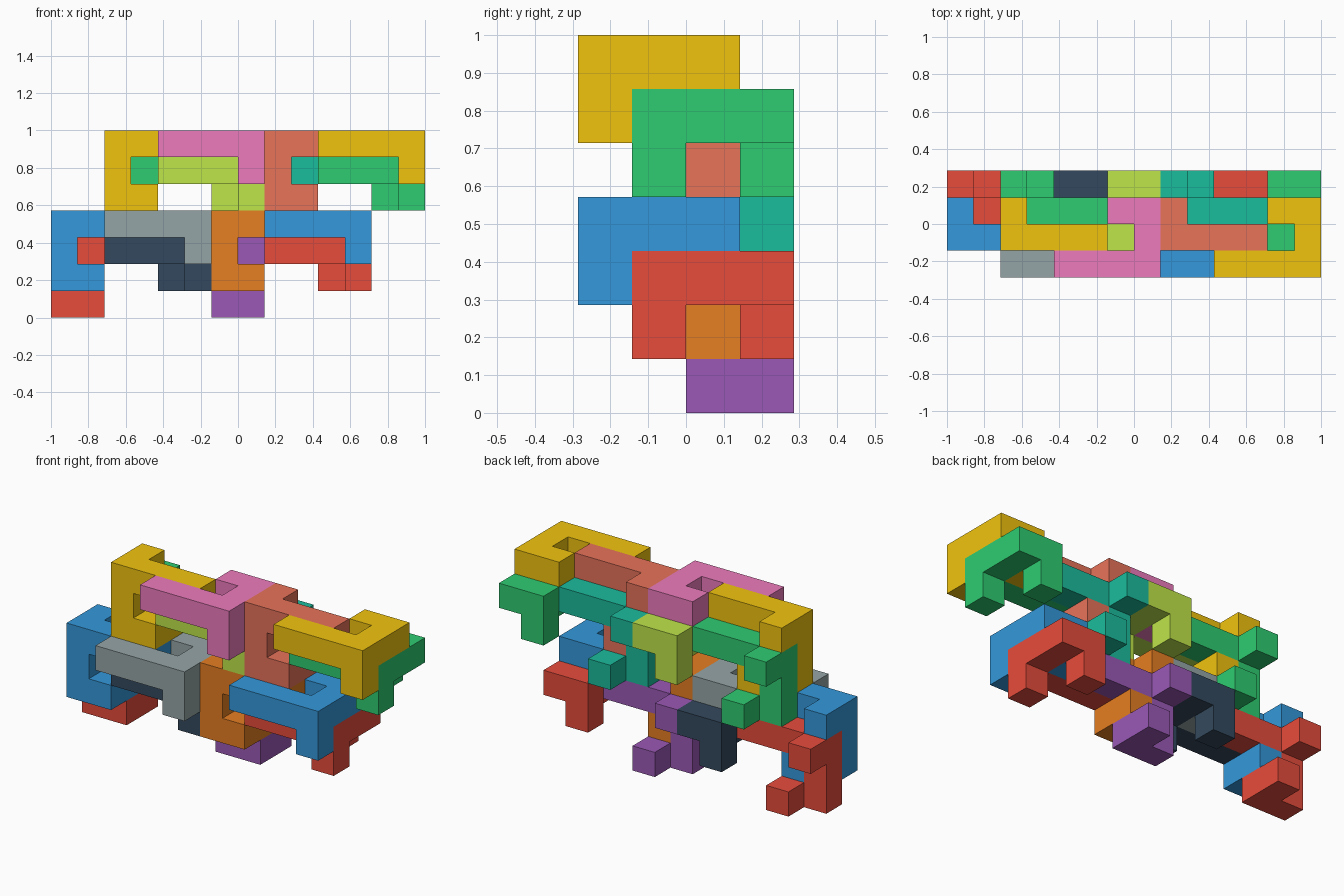
import bpy, bmesh
from mathutils import Vector

if "Cube" in bpy.data.objects:
    bpy.data.objects.remove(bpy.data.objects["Cube"])

U = 1 / 7                         # edge of one cube cell
ORIGIN = Vector((-1, -2 * U, 0))  # corner of cell (0, 0, 0)


def hook_cells(corner, bar, leg, stub):
    """Nine-cell hook: long bar, two-cell leg with a returning tip, side stubs."""
    c, b, l, s = map(Vector, (corner, bar, leg, stub))
    return [c, c + b, c + 2 * b, c + 3 * b,      # bar
            c + l, c + 2 * l, c + 2 * l + b,     # leg and returning tip
            c + 2 * l + b + s, c + s]            # side stubs


def material(name, hexcol):
    mat = bpy.data.materials.get(name)
    if mat is None:
        mat = bpy.data.materials.new(name)
        srgb = [int(hexcol[i:i + 2], 16) / 255 for i in (0, 2, 4)]
        lin = [((v + 0.055) / 1.055) ** 2.4 if v > 0.04 else v / 12.92 for v in srgb]
        mat.diffuse_color = (*lin, 1)
        mat.use_nodes = True
        mat.node_tree.nodes["Principled BSDF"].inputs["Base Color"].default_value = mat.diffuse_color
    return mat


def build_piece(name, cells, mat):
    """Skin the outer faces of the cells, then merge coplanar squares."""
    filled = {tuple(round(v) for v in c) for c in cells}
    bm = bmesh.new()
    for cell in filled:
        mid = Vector(cell) + Vector((0.5, 0.5, 0.5))
        for axis in range(3):
            for sign in (-1, 1):
                n = Vector((0, 0, 0))
                n[axis] = sign
                if tuple(round(a + d) for a, d in zip(cell, n)) in filled:
                    continue
                p = Vector((0, 0, 0))
                p[(axis + 1) % 3] = 1
                q = n.cross(p)
                bm.faces.new([bm.verts.new(ORIGIN + U * (mid + (n + a * p + b * q) / 2))
                              for a, b in ((-1, -1), (1, -1), (1, 1), (-1, 1))])
    bmesh.ops.remove_doubles(bm, verts=bm.verts[:], dist=1e-4)
    bmesh.ops.dissolve_limit(bm, angle_limit=0.01, verts=bm.verts[:], edges=bm.edges[:])
    mesh = bpy.data.meshes.new(name)
    bm.to_mesh(mesh)
    bm.free()
    mesh.materials.append(mat)
    obj = bpy.data.objects.new(name, mesh)
    bpy.context.collection.objects.link(obj)


COLOURS = {
    "yellow": "f1c40f", "pink": "ee7bbd", "salmon": "e8735a", "green": "2ecc71",
    "lime": "bfe64a", "teal": "1abc9c", "blue": "3498db", "grey": "95a5a6",
    "orange": "e67e22", "red": "e74c3c", "dark": "34495e", "purple": "9b59b6",
}

# Flat hooks lie with the leg going back; upright hooks have the leg going down
FLAT = ((-1, 0, 0), (0, 1, 0), (0, 0, -1))
UPRIGHT = ((1, 0, 0), (0, 0, -1), (0, 1, 0))

# Colour and corner cell of every hook
PIECES = [
    ("flat_hook", FLAT, [
        ("yellow", (13, 0, 6)), ("pink", (7, 0, 6)),
        ("green", (13, 1, 5)), ("lime", (7, 1, 5)),
        ("blue", (11, 0, 3)), ("grey", (5, 0, 3)),
        ("red", (11, 1, 2)), ("dark", (5, 1, 2))]),
    ("upright_hook", UPRIGHT, [
        ("salmon", (8, 1, 6)), ("yellow", (2, 1, 6)),
        ("teal", (8, 2, 5)), ("green", (2, 2, 5)),
        ("orange", (6, 1, 3)), ("blue", (0, 1, 3)),
        ("purple", (6, 2, 2)), ("red", (0, 2, 2))]),
]

for kind, axes, items in PIECES:
    for colour, corner in items:
        build_piece(f"{colour}_{kind}", hook_cells(corner, *axes),
                    material(colour, COLOURS[colour]))
